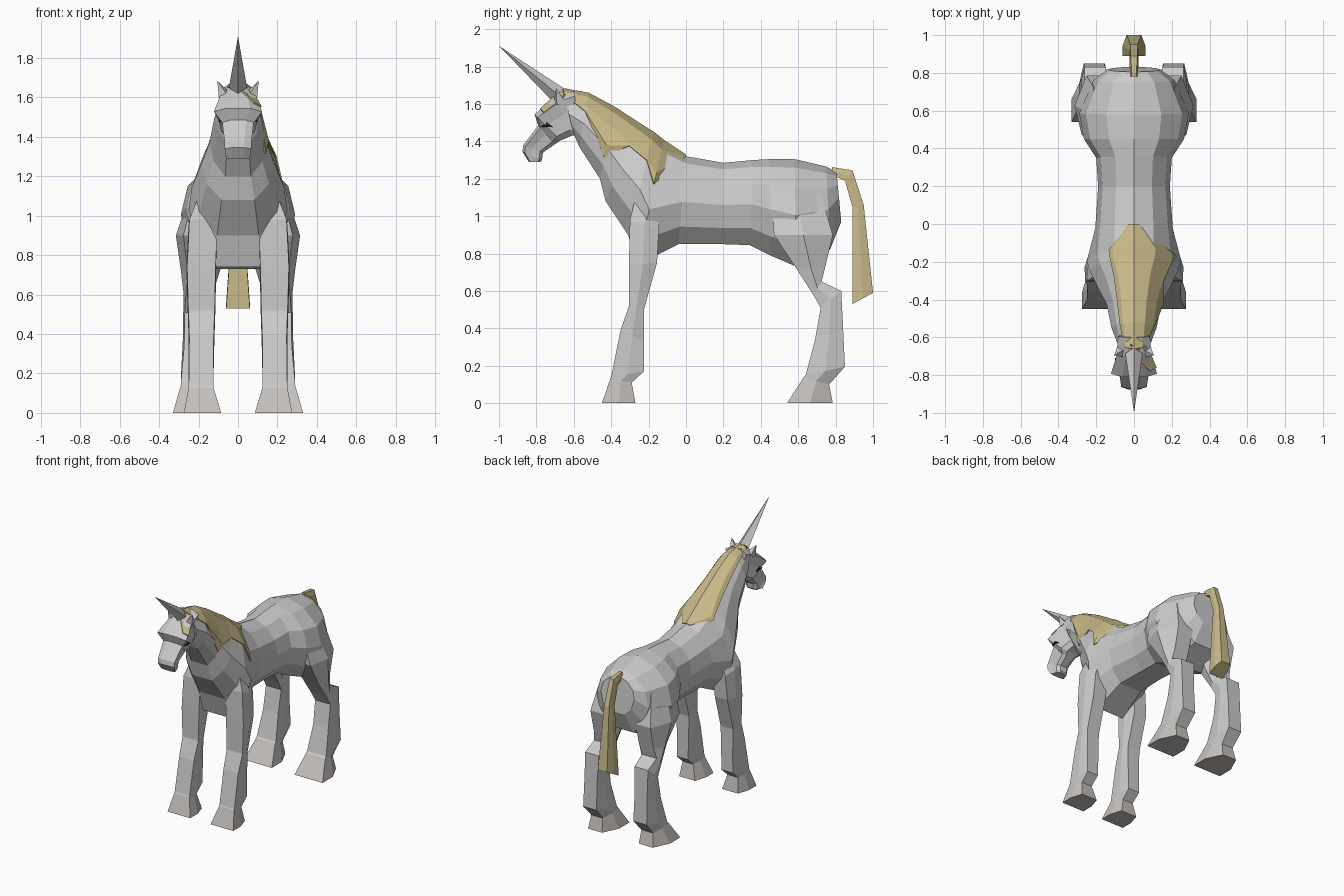
import bpy, bmesh
from mathutils import Vector

if "Cube" in bpy.data.objects:
    bpy.data.objects.remove(bpy.data.objects["Cube"])


def material(name, rgb):
    m = bpy.data.materials.new(name)
    m.diffuse_color = (*rgb, 1)
    m.use_nodes = True
    m.node_tree.nodes["Principled BSDF"].inputs["Base Color"].default_value = m.diffuse_color
    return m


GOLD = material("gold_hair", (0.58, 0.49, 0.25))
HOOF = material("hoof_horn", (0.56, 0.53, 0.51))
DARK = material("eye_black", (0.01, 0.01, 0.01))


def make(name, bm, mat=None, mirror=False, thick=0):
    bmesh.ops.recalc_face_normals(bm, faces=bm.faces)
    me = bpy.data.meshes.new(name)
    bm.to_mesh(me)
    bm.free()
    ob = bpy.data.objects.new(name, me)
    bpy.context.collection.objects.link(ob)
    if mat:
        me.materials.append(mat)
    if mirror:
        ob.modifiers.new("mirror", 'MIRROR')
    if thick:
        ob.modifiers.new("thickness", 'SOLIDIFY').thickness = thick
    return ob


def loft(name, rings, closed=True, **kw):
    bm = bmesh.new()
    vs = [[bm.verts.new(p) for p in r] for r in rings]
    n = len(vs[0])
    for a, b in zip(vs, vs[1:]):
        for i in range(n if closed else n - 1):
            j = (i + 1) % n
            bm.faces.new((a[i], a[j], b[j], b[i]))
    if closed:
        bm.faces.new(vs[0])
        bm.faces.new(vs[-1])
    else:
        bmesh.ops.remove_doubles(bm, verts=bm.verts, dist=0.0005)
    return make(name, bm, **kw)


def at(sec, frac, t):
    """Point on a section line running from top (y,z) to bottom (y,z)."""
    ty, tz, by, bz, w = sec
    return (frac * w, ty + (by - ty) * t, tz + (bz - tz) * t)


def half_ring(sec, shape):
    right = [at(sec, f, t) for f, t in shape]
    left = [(-x, y, z) for x, y, z in reversed(right) if x > 1e-6]
    return right + left


# Body and neck: top y,z, bottom y,z, half width
BODY_SHAPE = [(0, 0), (.5, .08), (.88, .27), (1, .52), (.85, .8), (.45, 1)]
NECK_SHAPE = [(0, 0), (.42, .08), (.77, .27), (1, .55), (.85, .8), (.45, 1)]
TORSO = [(.805, 1.235, .83, .97, .14), (.75, 1.265, .77, .82, .215),
         (.58, 1.305, .59, .73, .29), (.45, 1.305, .45, .79, .265),
         (.36, 1.30, .34, .845, .20), (.20, 1.285, .20, .85, .19),
         (0, 1.32, -.04, .85, .205)]
NECK = [(-.12, 1.40, -.26, .74, .25), (-.17, 1.44, -.31, .90, .235),
        (-.25, 1.49, -.43, 1.08, .185), (-.38, 1.575, -.46, 1.20, .145),
        (-.52, 1.65, -.57, 1.37, .12), (-.66, 1.675, -.60, 1.44, .09)]
loft("body_and_neck", [half_ring(s, BODY_SHAPE) for s in TORSO]
     + [half_ring(s, NECK_SHAPE) for s in NECK])

# Head with overhanging brow and muzzle
HEAD_SHAPE = [(.5, 0), (1, .12), (.8, .45), (.7, .85), (.4, 1)]
HEAD = [(-.60, 1.67, -.56, 1.43, .085), (-.70, 1.635, -.61, 1.43, .09),
        (-.81, 1.545, -.67, 1.405, .122), (-.79, 1.485, -.70, 1.385, .08),
        (-.87, 1.38, -.765, 1.34, .068), (-.875, 1.345, -.77, 1.30, .068),
        (-.84, 1.29, -.78, 1.29, .06)]
loft("head", [half_ring(s, HEAD_SHAPE) for s in HEAD])


# Legs: front y,z, back y,z, inner x, outer x, corner width at front and back
def limb_ring(s):
    fy, fz, by, bz, xi, xo, kf, kb = s
    c, h, my, mz = (xi + xo) / 2, (xo - xi) / 2, (fy + by) / 2, (fz + bz) / 2
    return [(c - h * kf, fy, fz), (c + h * kf, fy, fz), (c + h, my, mz),
            (c + h * kb, by, bz), (c - h * kb, by, bz), (c - h, my, mz)]


FRONT = [(-.27, 1.10, -.15, 1.02, .09, .21, .85, .7),
         (-.30, .98, -.145, .93, .10, .25, .95, .7),
         (-.305, .74, -.155, .75, .11, .262, .95, .7),
         (-.305, .52, -.225, .50, .115, .255, .95, .75),
         (-.35, .39, -.225, .33, .12, .25, .95, .75),
         (-.40, .14, -.225, .17, .125, .25, 1, .75),
         (-.405, .13, -.29, .11, .125, .25, 1, .7),
         (-.45, 0, -.27, 0, .085, .275, 1, .7)]
HIND = [(.46, 1.12, .72, 1.12, .06, .24, .8, .7),
        (.47, .90, .785, .90, .06, .315, .7, .5),
        (.59, .72, .745, .73, .09, .29, .65, .6),
        (.68, .58, .725, .65, .125, .277, .85, .8),
        (.72, .51, .83, .60, .135, .277, .9, .8),
        (.69, .34, .84, .40, .14, .28, .9, .75),
        (.64, .15, .85, .195, .13, .29, 1, .7),
        (.63, .14, .765, .10, .13, .29, 1, .6),
        (.54, 0, .785, 0, .095, .33, 1, .5)]
for name, secs in (("front", FRONT), ("hind", HIND)):
    rings = [limb_ring(s) for s in secs]
    loft(name + "_legs", rings[:-1], mirror=True)
    loft(name + "_hooves", rings[-2:], mirror=True, mat=HOOF)

# Tail
TAIL = [(.78, 1.22, .78, 1.262, -.018, .018, 1, .6),
        (.85, 1.19, .89, 1.245, -.025, .025, 1, .7),
        (.89, 1.05, .95, 1.06, -.025, .025, 1, .8),
        (.89, .53, 1.0, .59, -.06, .06, 1, .65)]
loft("tail", [limb_ring(s) for s in TAIL], mat=GOLD)


# Mane: strip following the neck surface, hanging lower on the right
def frac(t):
    for (f0, t0), (f1, t1) in zip(NECK_SHAPE, NECK_SHAPE[1:]):
        if t <= t1:
            return f0 + (f1 - f0) * (t - t0) / (t1 - t0)


def mane_ring(sec, tl, tr):
    pts = []
    for side, t in ((-1, tl), (-1, min(.08, tl)), (1, 0), (1, min(.08, tr)),
                    (1, min(.27, tr)), (1, min(.55, tr)), (1, tr)):
        x, y, z = at(sec, frac(t), t)
        pts.append((side * (x * 1.05 + (.005 if t else 0)), y, z + .01))
    return pts


DROP = [(.02, .02), (.12, .36), (.12, .28), (.14, .30), (.16, .72), (.16, .36), (.12, .12)]
loft("mane", [mane_ring(s, *d) for s, d in zip(TORSO[-1:] + NECK, DROP)],
     closed=False, mat=GOLD, thick=.008)

# Forelock falling over the right brow
loft("forelock", [[(-.02, -.64, 1.685), (.065, -.65, 1.65)],
                  [(.025, -.72, 1.632), (.095, -.70, 1.60)],
                  [(.085, -.78, 1.575), (.12, -.76, 1.555)]],
     closed=False, mat=GOLD, thick=.008)


# Horn and ears: pointed cones from base to tip
def spike(name, base, tip, radius, sides, **kw):
    base, tip = Vector(base), Vector(tip)
    axis = tip - base
    bm = bmesh.new()
    bmesh.ops.create_cone(bm, cap_ends=True, segments=sides, radius1=radius,
                          radius2=0, depth=axis.length)
    bmesh.ops.remove_doubles(bm, verts=bm.verts, dist=1e-5)
    rot = axis.to_track_quat('Z', 'Y')
    for v in bm.verts:
        v.co = rot @ v.co + (base + tip) / 2
    return make(name, bm, **kw)


spike("horn", (0, -.685, 1.65), (0, -1.0, 1.91), .046, 4)
spike("ears", (.07, -.675, 1.61), (.105, -.695, 1.685), .035, 4, mirror=True)

# Eyes: dark triangular wedges under the brow
loft("eyes", [[(x, -.775, 1.478), (x, -.71, 1.475), (x, -.745, 1.503)]
              for x in (.06, .1)], mirror=True, mat=DARK)
